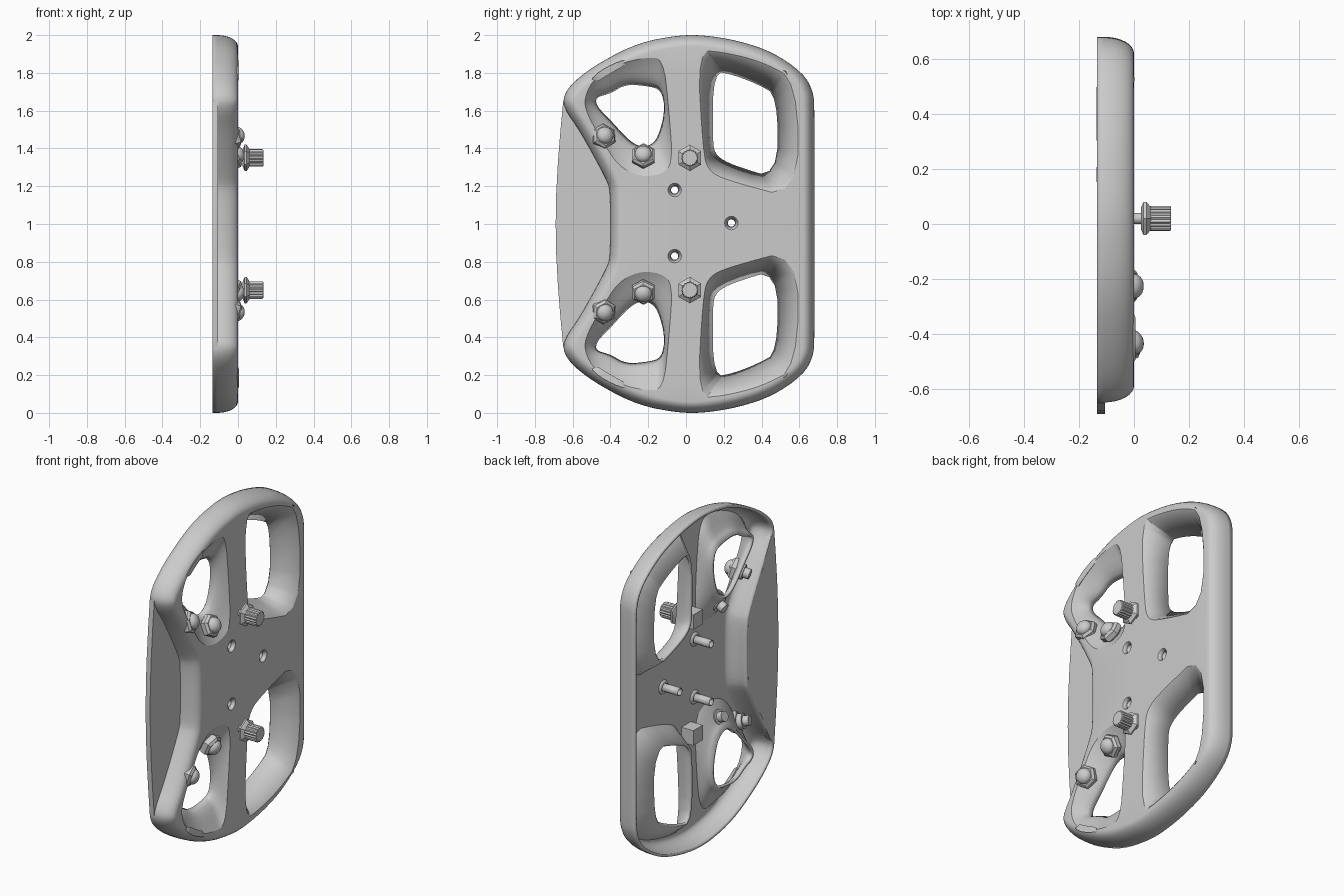
import bpy, bmesh, math
from mathutils import Vector, Matrix

cube = bpy.data.objects.get("Cube")
if cube:
    bpy.data.objects.remove(cube)

grey = bpy.data.materials.new("plain grey")
grey.use_nodes = True
colour = (0.6, 0.6, 0.6, 1)
grey.diffuse_color = colour
grey.node_tree.nodes["Principled BSDF"].inputs["Base Color"].default_value = colour


def finish(name, bm, angle=25):
    mesh = bpy.data.meshes.new(name)
    bm.to_mesh(mesh)
    bm.free()
    mesh.materials.append(grey)
    ob = bpy.data.objects.new(name, mesh)
    bpy.context.collection.objects.link(ob)
    bpy.ops.object.select_all(action='DESELECT')
    ob.select_set(True)
    bpy.context.view_layer.objects.active = ob
    bpy.ops.object.shade_smooth_by_angle(angle=math.radians(angle))
    return ob


def round_off(pts, times=2):
    """Cut the corners of a closed loop of (y, z) points."""
    pts = [Vector(p) for p in pts]
    for _ in range(times):
        out = []
        for a, b in zip(pts, pts[1:] + pts[:1]):
            out += [a.lerp(b, 0.25), a.lerp(b, 0.75)]
        pts = out
    return pts


def mirror(pts):
    return [(y, 2 - z) for y, z in pts]


def ring(bm, pts, x):
    return [bm.verts.new((x, p[0], p[1])) for p in pts]


def ring_edges(bm, r):
    return [bm.edges.get((a, b)) or bm.edges.new((a, b)) for a, b in zip(r, r[1:] + r[:1])]


def bridge(bm, a, b):
    n = len(a)
    for i in range(n):
        bm.faces.new((a[i], a[(i + 1) % n], b[(i + 1) % n], b[i]))


def lathe(name, profile, sides, place, knurl=0.0):
    """Turn (radius, height) points about an axis; knurl alternates the radius."""
    bm = bmesh.new()
    rings = []
    for r, h in profile:
        rings.append([bm.verts.new((
            (r - knurl * (i % 2)) * math.cos(math.tau * (i + .5) / sides),
            (r - knurl * (i % 2)) * math.sin(math.tau * (i + .5) / sides), h))
            for i in range(sides)])
    for a, b in zip(rings, rings[1:]):
        bridge(bm, a, b)
    bm.faces.new(rings[0][::-1])
    bm.faces.new(rings[-1])
    bm.transform(place)
    bmesh.ops.recalc_face_normals(bm, faces=bm.faces)
    return finish(name, bm)


# Loops of the wheel: outline, grip openings and sculpted thumb openings
half = [(.68, 1.3), (.68, 1.6), (.675, 1.7), (.62, 1.8), (.46, 1.91), (.28, 1.97),
        (.1, 2), (-.04, 2), (-.25, 1.96), (-.45, 1.86), (-.59, 1.76), (-.65, 1.68),
        (-.645, 1.61), (-.56, 1.49), (-.42, 1.235), (-.4, 1.17)]
outline = round_off(half + mirror(half)[::-1])
grip_top = [(.06, 1.92), (.2, 1.91), (.4, 1.86), (.59, 1.76),
            (.595, 1.13), (.22, 1.23), (.12, 1.28), (.09, 1.38)]
grip_bottom = [(.145, 1.81), (.25, 1.79), (.38, 1.74), (.485, 1.68),
               (.485, 1.24), (.25, 1.31), (.16, 1.36), (.14, 1.43)]
thumb_top = [(-.07, 1.32), (-.09, 1.6), (-.12, 1.88), (-.22, 1.88), (-.35, 1.85), (-.48, 1.78),
             (-.54, 1.67), (-.525, 1.58), (-.43, 1.42), (-.36, 1.31), (-.25, 1.25), (-.13, 1.26)]
thumb_bottom = [(-.15, 1.45), (-.11, 1.6), (-.13, 1.71), (-.2, 1.73), (-.32, 1.74), (-.4, 1.69),
                (-.48, 1.67), (-.47, 1.62), (-.4, 1.55), (-.31, 1.45), (-.25, 1.41), (-.2, 1.41)]

# Hollow wheel shell with a rounded outer edge
bm = bmesh.new()
normals = []
for before, after in zip(outline[-1:] + outline[:-1], outline[1:] + outline[:1]):
    d = (after - before).normalized()
    normals.append(Vector((-d.y, d.x)))
last = ring(bm, outline, -.135)
for k in range(9):
    a = k / 8 * math.pi / 2
    inset = .06 * (1 - math.cos(a))
    new = ring(bm, [p + q * inset for p, q in zip(outline, normals)], -.11 + .11 * math.sin(a))
    bridge(bm, last, new)
    last = new
fill = ring_edges(bm, last)


def opening(top, bottom, steps, times=2):
    """Sink a wall from the face loop to a lower loop through (blend, x) steps."""
    top, bottom = round_off(top, times), round_off(bottom, times)
    prev = ring(bm, top, 0)
    fill.extend(ring_edges(bm, prev))
    for t, x in steps:
        new = ring(bm, [p.lerp(q, t) for p, q in zip(top, bottom)], x)
        bridge(bm, prev, new)
        prev = new


for flip in (list, mirror):
    opening(flip(grip_top), flip(grip_bottom), [(.1, -.008), (1, -.125)])
    opening(flip(thumb_top), flip(thumb_bottom),
            [(.15, -.015), (.4, -.035), (.65, -.055), (.85, -.075), (1, -.105)])

# Countersunk mounting holes
screws = [(-.06, 1.18), (-.06, .83), (.24, 1.005)]
for y, z in screws:
    wide, narrow = ([(y + r * math.cos(math.tau * i / 16), z + r * math.sin(math.tau * i / 16))
                     for i in range(16)] for r in (.036, .02))
    opening(wide, narrow, [(1, -.02)], 0)

# Flat face joining the rim, spokes and hub
bmesh.ops.triangle_fill(bm, use_beauty=True, edges=fill, normal=(1, 0, 0))
bmesh.ops.recalc_face_normals(bm, faces=bm.faces)
if max(bm.faces, key=lambda f: abs(f.normal.x) * f.calc_area()).normal.x < 0:
    bmesh.ops.reverse_faces(bm, faces=bm.faces)
shell = finish("wheel_shell", bm, 28)
solid = shell.modifiers.new("wall", 'SOLIDIFY')
solid.thickness = .016
solid.offset = -1

# Lower closing plate between the two grips
bm = bmesh.new()
arc = [(-.65 - .04 * math.cos(k / 8 * math.pi), 1 + .65 * k / 4) for k in range(-4, 5)]
edge = arc + [(-.61, 1.6), (-.4, 1.2), (-.4, .8), (-.61, .4)]
front, back = ring(bm, edge, -.105), ring(bm, edge, -.135)
bridge(bm, front, back)
bm.faces.new(front)
bm.faces.new(back[::-1])
bmesh.ops.recalc_face_normals(bm, faces=bm.faces)
finish("closing_plate", bm)


def place(x, y, z, direction=(1, 0, 0)):
    turn = Vector(direction).to_track_quat('Z', 'Y').to_matrix().to_4x4()
    return Matrix.Translation((x, y, z)) @ turn


# Hollow sleeves behind the mounting holes
for i, (y, z) in enumerate(screws):
    bm = bmesh.new()
    bmesh.ops.create_cone(bm, segments=16, radius1=.024, radius2=.024, depth=.11,
                          matrix=place(-.073, y, z))
    sleeve = finish(f"screw_sleeve_{i + 1}", bm)
    wall = sleeve.modifiers.new("wall", 'SOLIDIFY')
    wall.thickness = .005

for side, s in (("upper", 1), ("lower", -1)):
    # Rotary knob with its stem, hex flange and rear body
    z = 1 + .35 * s
    at = place(0, .02, z)
    lathe(f"{side}_knob_stem", [(.02, -.03), (.02, .045)], 16, at)
    lathe(f"{side}_knob_flange", [(.045, .025), (.07, .035), (.07, .045), (.046, .062)], 6, at)
    lathe(f"{side}_knob", [(.046, .045), (.046, .13), (.042, .135)], 36, at, .005)
    bm = bmesh.new()
    bmesh.ops.create_cube(bm, size=1, matrix=Matrix.Translation((-.055, .02, z))
                          @ Matrix.Diagonal((.08, .09, .09, 1)))
    finish(f"{side}_knob_body", bm)

    # Domed push buttons seated on the thumb recess
    for name, y, dz, tilt in (("outer", -.44, .46, (.9, .3, .25 * s)),
                              ("inner", -.225, .355, (.9, -.03, .4 * s))):
        at = place(-.035, y, 1 + dz * s, tilt)
        lathe(f"{side}_{name}_button_nut", [(.06, -.01), (.068, 0), (.068, .025), (.055, .038)], 6, at)
        dome = [(.045 * math.cos(a), .038 + .034 * math.sin(a)) for a in (0, .3, .6, .9, 1.2, 1.45)]
        lathe(f"{side}_{name}_button_cap", [(.045, .02)] + dome, 24, at)
        lathe(f"{side}_{name}_button_body", [(.03, -.075), (.03, -.04), (.045, -.04), (.045, 0)], 16, at)
